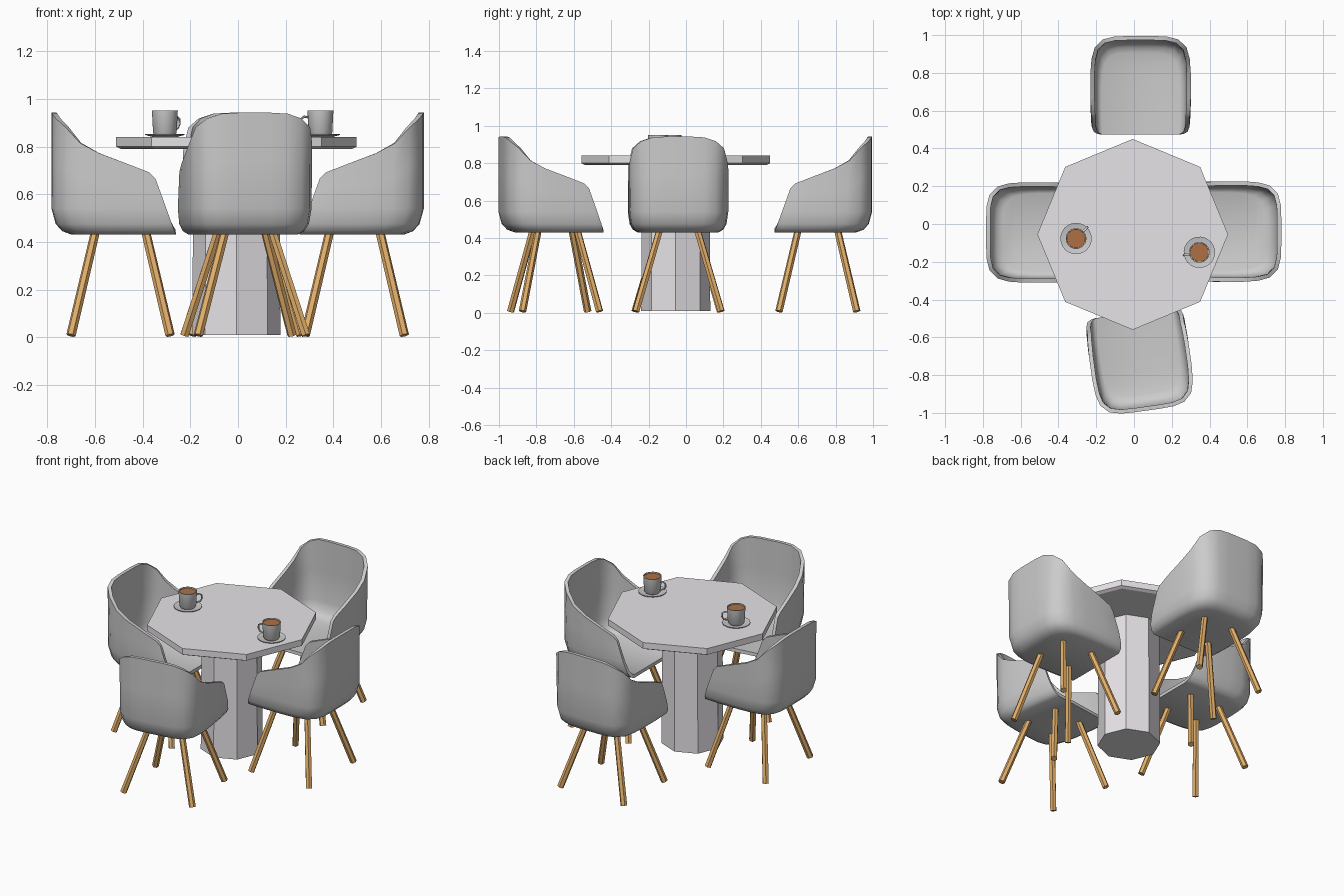
import bpy, bmesh, math
from mathutils import Matrix, Vector

if "Cube" in bpy.data.objects:
    bpy.data.objects.remove(bpy.data.objects["Cube"])


def colour(name, rgb):
    m = bpy.data.materials.new(name)
    m.diffuse_color = (*rgb, 1)
    m.use_nodes = True
    m.node_tree.nodes["Principled BSDF"].inputs["Base Color"].default_value = m.diffuse_color
    return m


WOOD = colour("wood", (0.75, 0.42, 0.14))
TEA = colour("tea", (0.42, 0.16, 0.06))
STONE = colour("table_white", (0.80, 0.77, 0.80))


def finish(name, bm, matrix=Matrix(), mat=None, angle=None, shell=0):
    me = bpy.data.meshes.new(name)
    bm.to_mesh(me)
    bm.free()
    ob = bpy.data.objects.new(name, me)
    bpy.context.collection.objects.link(ob)
    ob.matrix_world = matrix
    if mat:
        me.materials.append(mat)
    bpy.ops.object.select_all(action='DESELECT')
    ob.select_set(True)
    bpy.context.view_layer.objects.active = ob
    if shell:
        mod = ob.modifiers.new("thickness", 'SOLIDIFY')
        mod.thickness = shell
        mod.offset = -1
        bpy.ops.object.modifier_apply(modifier=mod.name)
    if angle:
        bpy.ops.object.shade_smooth_by_angle(angle=math.radians(angle))
    return ob


def lathe(bm, profile, n, close=True):
    """Rings of (radius, z) joined into a revolved skin, capped at both ends."""
    rings = [[bm.verts.new((r * math.cos(2 * math.pi * i / n), r * math.sin(2 * math.pi * i / n), z))
              for i in range(n)] for r, z in profile]
    for a, b in zip(rings, rings[1:]):
        for i in range(n):
            j = (i + 1) % n
            bm.faces.new((a[i], a[j], b[j], b[i]))
    if close:
        bm.faces.new(rings[0][::-1])
        bm.faces.new(rings[-1])


def revolved(name, profile, n, matrix, mat=None, angle=None):
    bm = bmesh.new()
    lathe(bm, profile, n)
    return finish(name, bm, matrix, mat, angle)


# Octagonal table
centre = Matrix.Translation((-0.007, -0.055, 0))
revolved("table_top", [(0.485, 0.79), (0.505, 0.80), (0.505, 0.84)], 8, centre, STONE)
revolved("table_pedestal", [(0.185, 0.01), (0.18, 0.795)], 8, centre, STONE)

# Bucket seat: half of the rim as (x, distance from back, rim height)
RIM = [(0.07, 0.0, 0.942), (0.14, 0.003, 0.938), (0.2, 0.018, 0.918), (0.243, 0.06, 0.88),
       (0.26, 0.12, 0.815), (0.266, 0.2, 0.772), (0.266, 0.32, 0.727),
       (0.262, 0.41, 0.692), (0.258, 0.437, 0.665)]
# Lower rows: (height, width scale, distance at back)
ROWS = [(0.43, 0.80, 0.085), (0.445, 0.90, 0.045), (0.475, 0.965, 0.018), (0.54, 1.0, 0.0)]
MID = 0.29


def column(x, d, z):
    pts = []
    for h, s, back in ROWS:
        lean = (z - h) / (z - 0.43) if z > h else 0
        front = 0.437 + 0.085 * lean
        pts.append((x * s, back + d / 0.437 * (front - back) - MID, h))
    zm = (0.54 + z) / 2
    front = 0.437 + 0.085 * (z - zm) / (z - 0.43)
    pts.append((x, d / 0.437 * front - MID, zm))
    pts.append((x, d - MID, z))
    return pts


def seat(name, matrix):
    bm = bmesh.new()
    half = [column(*p) for p in RIM]
    cols = [[(-x, y, z) for x, y, z in c] for c in reversed(half)] + half
    grid = [[bm.verts.new(p) for p in c] for c in cols]
    for a, b in zip(grid, grid[1:]):
        for k in range(len(a) - 1):
            bm.faces.new((a[k], b[k], b[k + 1], a[k + 1]))
    n = len(grid)
    for i in range(n // 2 - 1):
        bm.faces.new((grid[i][0], grid[n - 1 - i][0], grid[n - 2 - i][0], grid[i + 1][0]))
    # make all normals point out of the bucket
    bmesh.ops.recalc_face_normals(bm, faces=bm.faces)
    bm.normal_update()
    floor = [f for f in bm.faces if all(v.co.z < 0.431 for v in f.verts)]
    if floor[0].normal.z > 0:
        bmesh.ops.reverse_faces(bm, faces=bm.faces)
    return finish(name, bm, matrix, None, 45, shell=0.022)


def legs(name, matrix):
    bm = bmesh.new()
    for sx in (-1, 1):
        for sy in (-1, 1):
            top = Vector((sx * 0.10, sy * 0.105, 0.445))
            foot = Vector((sx * 0.228, sy * 0.208, 0.008))
            axis = top - foot
            m = Matrix.Translation((top + foot) / 2) @ axis.to_track_quat('Z', 'Y').to_matrix().to_4x4()
            bmesh.ops.create_cone(bm, cap_ends=True, segments=6, radius1=0.02, radius2=0.019,
                                  depth=axis.length, matrix=m)
    return finish(name, bm, matrix, WOOD)


# Four chairs around the table
for side, x, y, turn in (("front", 0.03, -0.70, 8), ("back", 0.035, 0.705, 180),
                         ("left", -0.493, -0.045, -90), ("right", 0.49, -0.04, 90)):
    m = Matrix.Translation((x, y, 0)) @ Matrix.Rotation(math.radians(turn), 4, 'Z')
    seat(side + "_chair_seat", m)
    legs(side + "_chair_legs", m)


def handle(name, matrix):
    bm = bmesh.new()
    path = [(0.048, 0.083), (0.07, 0.085), (0.084, 0.075), (0.085, 0.055), (0.075, 0.037), (0.046, 0.028)]
    rings = []
    for i, (px, pz) in enumerate(path):
        a, b = path[max(i - 1, 0)], path[min(i + 1, len(path) - 1)]
        t = Vector((b[0] - a[0], 0, b[1] - a[1])).normalized()
        nrm = Vector((-t.z, 0, t.x))
        ring = []
        for k in range(6):
            ang = k * math.pi / 3
            ring.append(bm.verts.new(Vector((px, 0, pz)) + nrm * 0.005 * math.cos(ang)
                                     + Vector((0, 0.007 * math.sin(ang), 0))))
        rings.append(ring)
    for a, b in zip(rings, rings[1:]):
        for k in range(6):
            bm.faces.new((a[k], a[(k + 1) % 6], b[(k + 1) % 6], b[k]))
    bmesh.ops.recalc_face_normals(bm, faces=bm.faces)
    return finish(name, bm, matrix, None, 50)


# Two cups of tea on saucers
for side, x, y, turn in (("left", -0.307, -0.077, 45), ("right", 0.346, -0.15, 190)):
    m = Matrix.Translation((x, y, 0.84)) @ Matrix.Rotation(math.radians(turn), 4, 'Z')
    revolved(side + "_saucer", [(0.05, 0.0), (0.083, 0.009), (0.083, 0.013), (0.05, 0.006)], 24, m, None, 40)
    revolved(side + "_cup", [(0.042, 0.006), (0.05, 0.018), (0.055, 0.111), (0.05, 0.111), (0.047, 0.09)],
             20, m, None, 40)
    revolved(side + "_tea", [(0.047, 0.092), (0.05, 0.104)], 20, m, TEA)
    handle(side + "_cup_handle", m)
